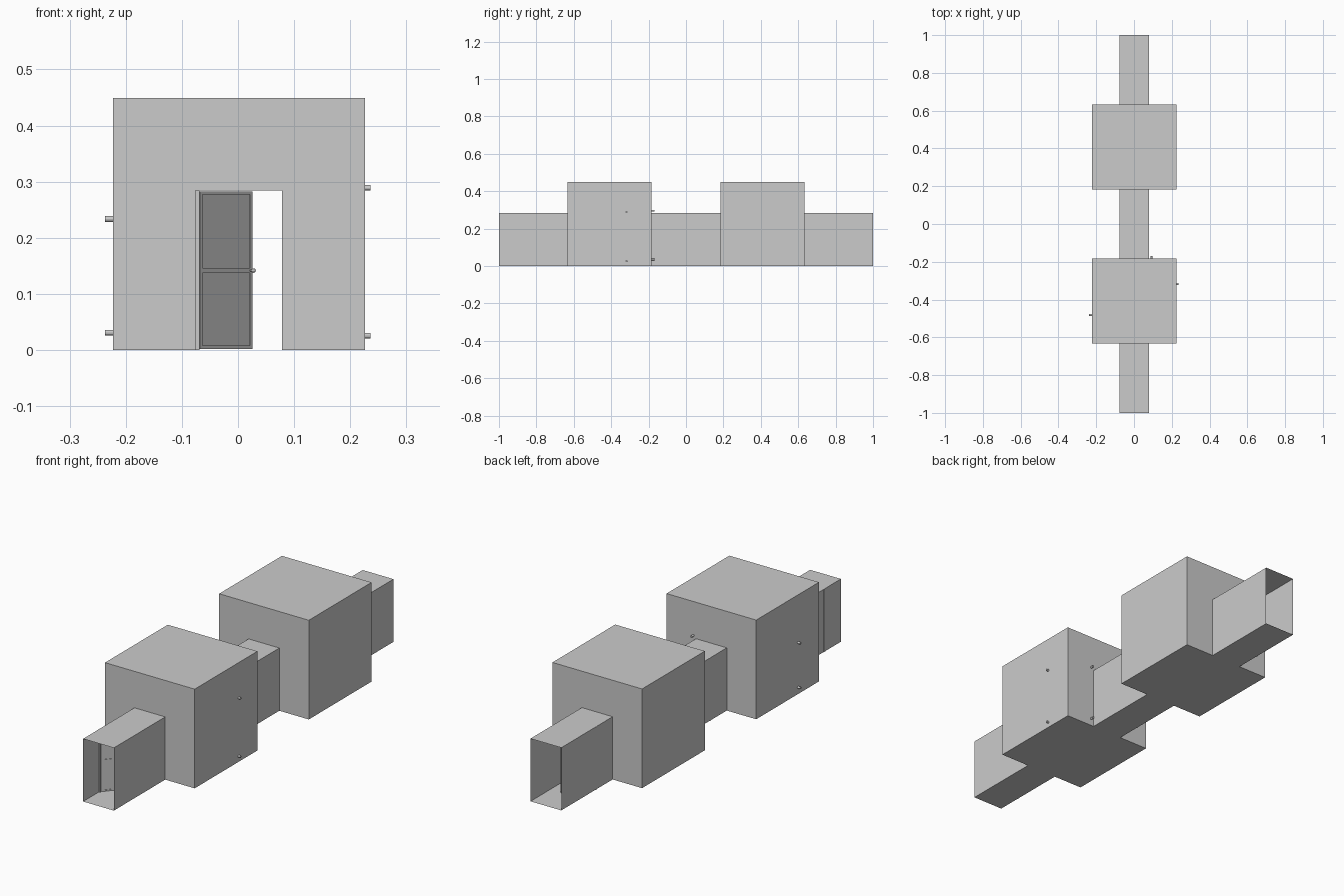
import bpy, bmesh
from math import radians, pi
from mathutils import Matrix, Vector

if "Cube" in bpy.data.objects:
    bpy.data.objects.remove(bpy.data.objects["Cube"])

CX = 0.0015                      # shells sit slightly right of centre
RW, RH, RL = 0.2245, 0.449, 0.449    # room half width, height, length
CW, CH, CL = 0.077, 0.284, 0.3673    # corridor half width, height, length
STEP = RL + CL


def make(name, bm):
    me = bpy.data.meshes.new(name)
    bm.normal_update()
    bm.to_mesh(me)
    bm.free()
    ob = bpy.data.objects.new(name, me)
    bpy.context.collection.objects.link(ob)
    return ob


def box(bm, lo, hi):
    lo, hi = Vector(lo), Vector(hi)
    m = Matrix.Translation((lo + hi) / 2) @ Matrix.Diagonal((*(hi - lo), 1))
    bmesh.ops.create_cube(bm, size=1, matrix=m)


def rod(bm, p, axis, r, length, seg=12):
    rot = Vector((0, 0, 1)).rotation_difference(Vector(axis)).to_matrix().to_4x4()
    bmesh.ops.create_cone(bm, cap_ends=True, segments=seg, radius1=r, radius2=r,
                          depth=length, matrix=Matrix.Translation(p) @ rot)


def sweep(bm, profile, y0, y1):
    """Thin walls along y from an x/z outline."""
    a = [bm.verts.new((CX + x, y0, z)) for x, z in profile]
    b = [bm.verts.new((CX + x, y1, z)) for x, z in profile]
    n = len(profile)
    for i in range(n):
        j = (i + 1) % n
        bm.faces.new((a[i], a[j], b[j], b[i]))


# Corridors: open-ended thin tubes
for k in range(3):
    y0 = -1 + k * STEP
    bm = bmesh.new()
    sweep(bm, [(CW, 0), (-CW, 0), (-CW, CH), (CW, CH)], y0, y0 + CL)
    make(f"corridor_{k + 1}", bm)

# Rooms: thin shells whose end walls have doorways
for k in range(2):
    y0 = -1 + CL + k * STEP
    bm = bmesh.new()
    sweep(bm, [(RW, 0), (-RW, 0), (-RW, RH), (RW, RH)], y0, y0 + RL)
    arch = [(-RW, 0), (-CW, 0), (-CW, CH), (CW, CH), (CW, 0), (RW, 0), (RW, RH), (-RW, RH)]
    for y, pts in ((y0, arch), (y0 + RL, arch[::-1])):
        bm.faces.new([bm.verts.new((CX + x, y, z)) for x, z in pts])
    bmesh.ops.remove_doubles(bm, verts=bm.verts, dist=1e-5)
    make(f"room_{k + 1}", bm)

# Doors: hinge post in the left wall, framed leaf standing ajar, two knobs
W, T = 0.146, 0.003
for k in range(3):
    y = -0.882 + k * STEP
    bm = bmesh.new()
    box(bm, (-0.0768, y - 0.006, 0), (-0.069, y + 0.006, CH))
    make(f"door_post_{k + 1}", bm)

    bm = bmesh.new()
    box(bm, (0.004, -0.001, 0.004), (W - 0.004, 0.001, 0.28))
    for x in (0, W - 0.007):
        box(bm, (x, -T, 0.002), (x + 0.007, T, 0.282))
    for z, h in ((0.002, 0.006), (0.137, 0.009), (0.277, 0.005)):
        box(bm, (0.007, -T, z), (W - 0.007, T, z + h))
    rod(bm, (W - 0.007, 0, 0.1415), (0, 1, 0), 0.0015, 0.02, 8)
    for s in (-1, 1):
        bmesh.ops.create_uvsphere(bm, u_segments=12, v_segments=8, radius=0.004,
                                  matrix=Matrix.Translation((W - 0.007, s * 0.011, 0.1415)))
    door = make(f"door_leaf_{k + 1}", bm)
    door.location = (-0.07, y, 0)
    door.rotation_euler.z = radians(50)

# Wall pegs on the left, right and back of the front room
pegs = {
    "left_pegs": [((-0.2285, -0.482, z), (1, 0, 0), 0.017) for z in (0.2335, 0.031)],
    "right_pegs": [((0.230, -0.318, z), (1, 0, 0), 0.012) for z in (0.289, 0.0255)],
    "back_pegs": [((0.092, -0.178, z), (0, 1, 0), 0.018) for z in (0.295, 0.034)],
}
for name, items in pegs.items():
    bm = bmesh.new()
    for p, axis, length in items:
        rod(bm, p, axis, 0.005, length)
    make(name, bm)
